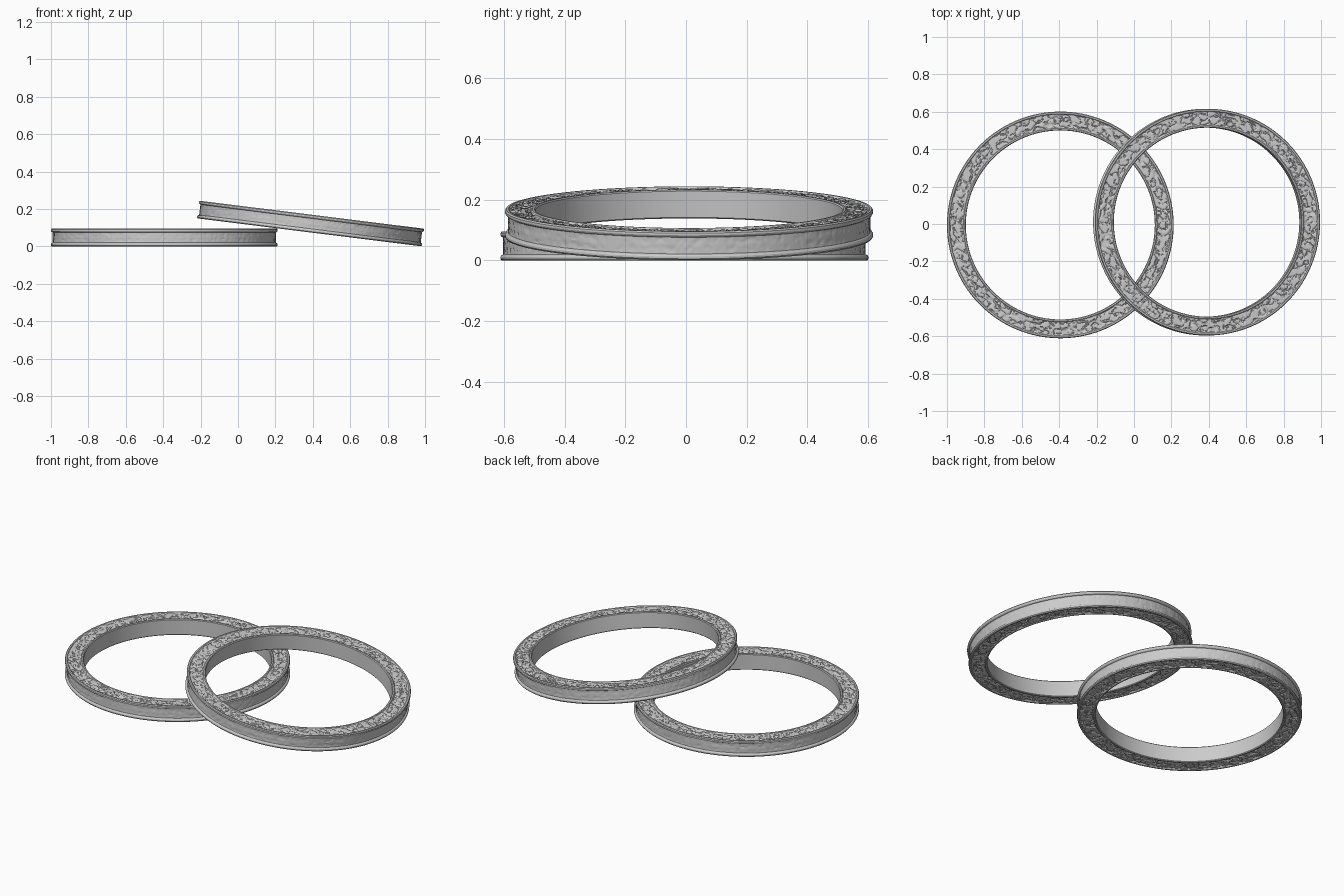
import bpy, math
from mathutils import Vector, noise

if "Cube" in bpy.data.objects:
    bpy.data.objects.remove(bpy.data.objects["Cube"])

SEG = 600                     # steps around each ring
R_IN, R_OUT, H = 0.505, 0.606, 0.095


def line(a, b, n, depth):
    """n points from a towards b (b excluded); depth = engraving strength."""
    return [(a[0] + (b[0] - a[0]) * i / n, a[1] + (b[1] - a[1]) * i / n,
             depth if i else 0.0) for i in range(n)]


def cross_section():
    h = H / 2
    half = [
        # outer band, rim bead, recessed engraved face, inner lip
        ((0.597, 0.0), 4, 0.0022), ((0.597, h - 0.020), 1, 0),
        ((0.603, h - 0.017), 1, 0), ((R_OUT, h - 0.012), 1, 0),
        ((R_OUT, h - 0.005), 1, 0), ((0.602, h), 1, 0), ((0.594, h), 1, 0),
        ((0.591, h - 0.004), 20, 0.005), ((0.519, h - 0.004), 1, 0),
        ((0.516, h), 1, 0), ((0.509, h), 1, 0), ((R_IN, h - 0.004), 1, 0),
    ]
    corners = [c for c, _, _ in half] + [(R_IN, -h + 0.004)]
    pts = []
    for i, (c, n, d) in enumerate(half[:-1]):
        pts += line(c, corners[i + 1], n, d)
    pts.append((R_IN, h - 0.004, 0))
    # mirror to the lower half
    lower = [(r, -z, d) for r, z, d in reversed(pts[1:])]
    return pts + lower


def engraving(p):
    """Winding grooves where a noise field crosses zero."""
    a = abs(noise.noise(p * 21))
    b = abs(noise.noise(p * 27 + Vector((9, 4, 7))))
    groove = max(0.0, 1 - a / 0.11, 0.8 * (1 - b / 0.08))
    return min(1.0, groove * 1.4)


def make_ring(name, location, tilt, offset):
    prof = cross_section()
    n = len(prof)
    verts, faces = [], []
    for s in range(SEG):
        t = 2 * math.pi * s / SEG
        c, sn = math.cos(t), math.sin(t)
        for r, z, d in prof:
            if d:
                g = d * engraving(Vector((r * c, r * sn, z)) + offset)
                if r > 0.595:
                    r -= g
                else:
                    z -= math.copysign(g, z)
            verts.append((r * c, r * sn, z))
    for s in range(SEG):
        a, b = s * n, ((s + 1) % SEG) * n
        for j in range(n):
            k = (j + 1) % n
            faces.append((a + j, b + j, b + k, a + k))
    mesh = bpy.data.meshes.new(name)
    mesh.from_pydata(verts, [], faces)
    mesh.update()
    ob = bpy.data.objects.new(name, mesh)
    bpy.context.collection.objects.link(ob)
    ob.location = location
    ob.rotation_euler = (0, tilt, 0)
    bpy.ops.object.select_all(action='DESELECT')
    ob.select_set(True)
    bpy.context.view_layer.objects.active = ob
    bpy.ops.object.shade_smooth_by_angle(angle=math.radians(30))
    return ob


# ring lying flat, and a second one leaning on it
make_ring("flat_ring", (-0.394, -0.005, H / 2), 0, Vector((0, 0, 0)))
make_ring("leaning_ring", (0.388, 0.010, 0.1225), math.radians(7.1), Vector((5, 3, 1)))
